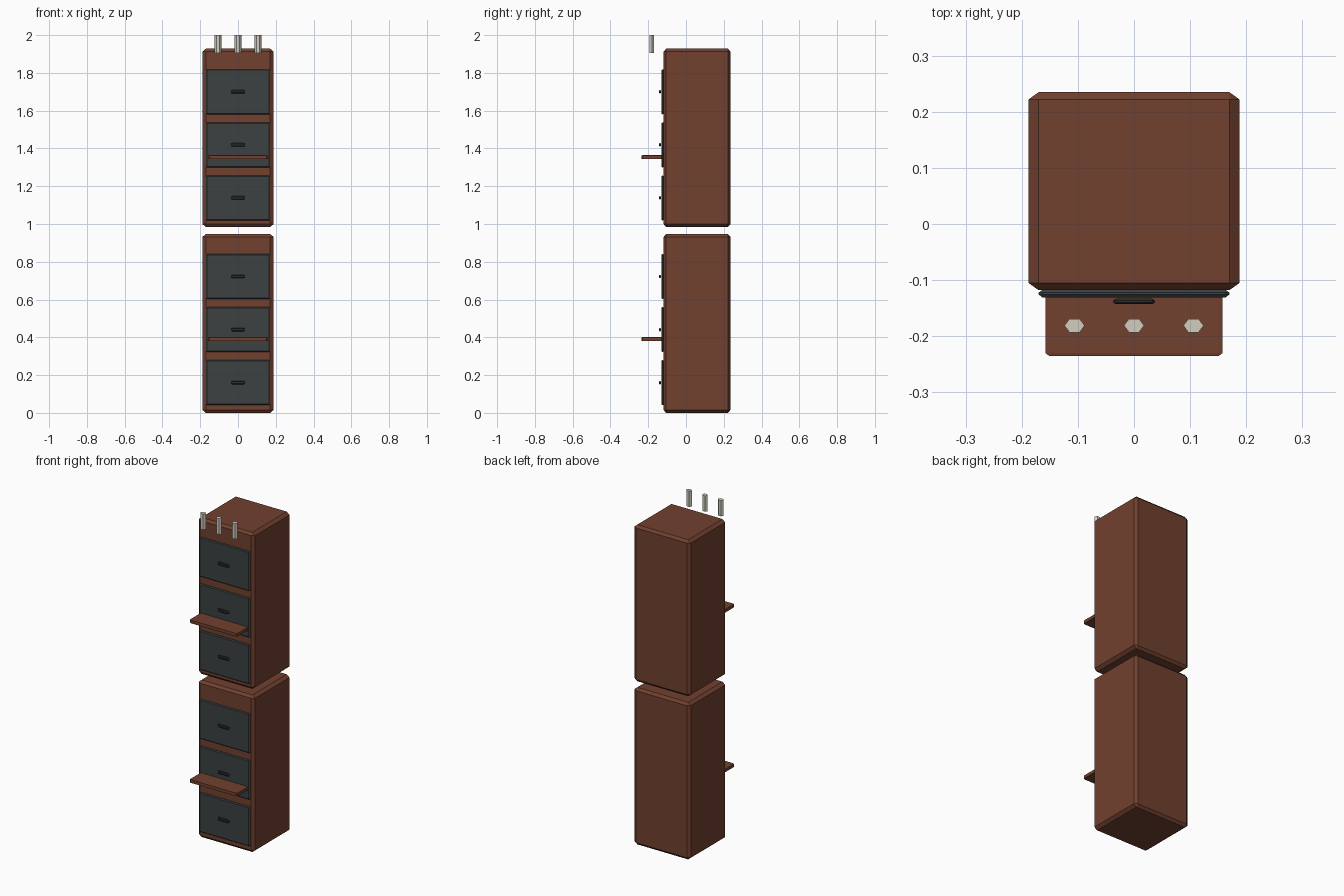
import bpy, bmesh, math
from itertools import product
from mathutils import Matrix

if "Cube" in bpy.data.objects:
    bpy.data.objects.remove(bpy.data.objects["Cube"])


def material(name, rgb):
    m = bpy.data.materials.new(name)
    m.diffuse_color = (*rgb, 1)
    m.use_nodes = True
    m.node_tree.nodes["Principled BSDF"].inputs["Base Color"].default_value = m.diffuse_color
    return m


wood = material("brown_wood", (0.165, 0.052, 0.029))
slate = material("dark_slate", (0.045, 0.052, 0.054))
iron = material("dark_iron", (0.024, 0.028, 0.029))
cream = material("cream", (0.65, 0.61, 0.52))


def finish(name, bm, mat):
    bmesh.ops.recalc_face_normals(bm, faces=bm.faces[:])
    me = bpy.data.meshes.new(name)
    bm.to_mesh(me)
    bm.free()
    me.materials.append(mat)
    ob = bpy.data.objects.new(name, me)
    bpy.context.collection.objects.link(ob)


def chamfer_box(name, lo, hi, cut, mat):
    """Box with all edges cut flat, with a separate inset per axis."""
    c = [(a + b) / 2 for a, b in zip(lo, hi)]
    h = [(b - a) / 2 for a, b in zip(lo, hi)]
    bm = bmesh.new()
    for s in product((-1, 1), repeat=3):
        for axis in range(3):
            bm.verts.new([c[i] + s[i] * (h[i] - (0 if i == axis else cut[i])) for i in range(3)])
    bmesh.ops.convex_hull(bm, input=bm.verts[:])
    bmesh.ops.dissolve_limit(bm, angle_limit=math.radians(1), verts=bm.verts[:], edges=bm.edges[:])
    finish(name, bm, mat)


# two stacked cabinets: bottom, top, first handle height, shelf underside
for level, z0, z1, zh, zs in (("lower", 0.0, 0.947, 0.16, 0.38),
                              ("upper", 0.984, 1.928, 1.138, 1.343)):
    chamfer_box(level + "_cabinet", (-0.188, -0.118, z0), (0.188, 0.235, z1),
                (0.018, 0.013, 0.015), wood)
    for i in range(3):
        z = zh + 0.281 * i
        chamfer_box(f"{level}_drawer_{i}", (-0.17, -0.131, z - 0.119), (0.17, -0.117, z + 0.119),
                    (0.007, 0.0055, 0.005), slate)
        chamfer_box(f"{level}_handle_{i}", (-0.037, -0.143, z - 0.009), (0.037, -0.133, z + 0.009),
                    (0.005, 0.003, 0.004), iron)
    # ledge sticking out in front of the middle drawer
    chamfer_box(level + "_ledge", (-0.158, -0.235, zs), (0.158, -0.12, zs + 0.021),
                (0.007, 0.005, 0.001), wood)

# three hexagonal pegs above the front
for i, x in enumerate((-0.106, 0, 0.106)):
    bm = bmesh.new()
    bmesh.ops.create_cone(bm, cap_ends=True, segments=6, radius1=1, radius2=1, depth=1)
    if max(v.co.x for v in bm.verts) < 0.95:  # corners point towards +-x
        bmesh.ops.transform(bm, matrix=Matrix.Rotation(math.pi / 2, 4, "Z"), verts=bm.verts[:])
    bmesh.ops.scale(bm, vec=(0.018, 0.014, 0.095), verts=bm.verts[:])
    bmesh.ops.translate(bm, vec=(x, -0.181, 1.9525), verts=bm.verts[:])
    finish(f"peg_{i}", bm, cream)
